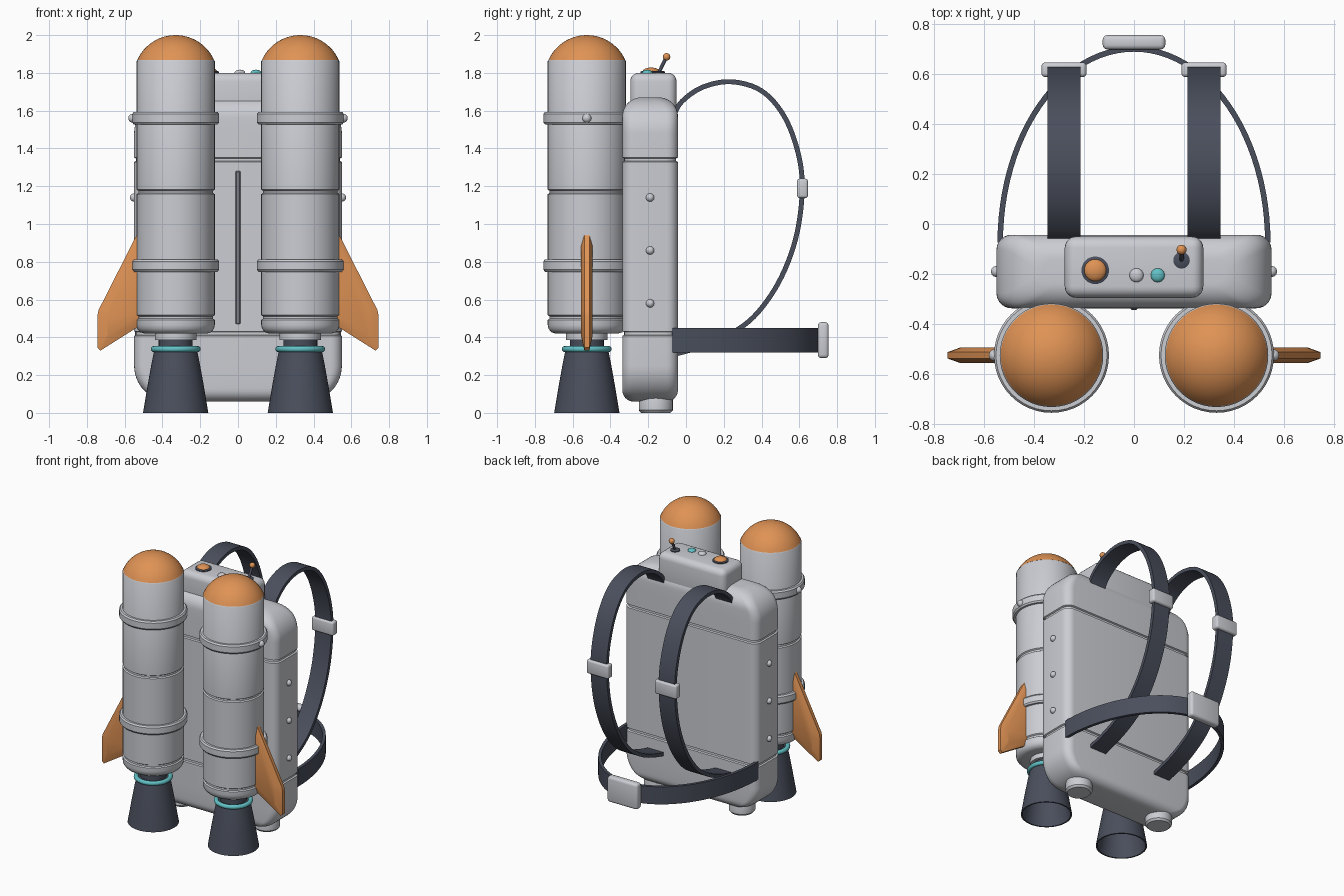
import bpy, bmesh, math
from mathutils import Vector, Matrix

if "Cube" in bpy.data.objects:
    bpy.data.objects.remove(bpy.data.objects["Cube"])


def material(name, rgb):
    m = bpy.data.materials.new(name)
    m.diffuse_color = (*rgb, 1)
    m.use_nodes = True
    m.node_tree.nodes["Principled BSDF"].inputs["Base Color"].default_value = m.diffuse_color
    return m


GREY = material("light_grey", (0.60, 0.61, 0.65))
DARK = material("dark_slate", (0.068, 0.078, 0.108))
ORANGE = material("orange", (0.74, 0.29, 0.09))
TEAL = material("teal", (0.12, 0.53, 0.56))
MID = material("mid_grey", (0.22, 0.22, 0.25))


def finish(name, bm, mat, angle=35):
    bmesh.ops.recalc_face_normals(bm, faces=bm.faces[:])
    me = bpy.data.meshes.new(name)
    bm.to_mesh(me)
    bm.free()
    me.materials.append(mat)
    for p in me.polygons:
        p.use_smooth = True
    me.set_sharp_from_angle(angle=math.radians(angle))
    ob = bpy.data.objects.new(name, me)
    bpy.context.collection.objects.link(ob)
    return ob


def skin(bm, rings, closed=False, caps=True):
    """Join equal-sized rings of points with quads."""
    vs = [[bm.verts.new(p) for p in r] for r in rings]
    n = len(vs[0])
    for a, b in zip(vs, vs[1:] + vs[:1] if closed else vs[1:]):
        for i in range(n):
            bm.faces.new((a[i], a[(i + 1) % n], b[(i + 1) % n], b[i]))
    if caps and not closed:
        bm.faces.new(vs[0])
        bm.faces.new(vs[-1])


def lathe(name, profile, at, mat, seg=48, closed=False):
    """Revolve (radius, z) points about a vertical axis at (x, y)."""
    bm = bmesh.new()
    circ = [(math.cos(2 * math.pi * i / seg), math.sin(2 * math.pi * i / seg)) for i in range(seg)]
    skin(bm, [[(at[0] + r * c, at[1] + r * s, z) for c, s in circ] for r, z in profile], closed)
    return finish(name, bm, mat)


def box(name, lo, hi, mat, bevel=0.015, seg=3):
    bm = bmesh.new()
    bmesh.ops.create_cube(bm, size=1)
    for v in bm.verts:
        v.co = Vector([(a + b) / 2 + c * (b - a) for a, b, c in zip(lo, hi, v.co)])
    if bevel:
        bmesh.ops.bevel(bm, geom=bm.edges[:], offset=bevel, segments=seg, profile=0.5, affect='EDGES')
    return finish(name, bm, mat)


def ball(name, at, r, mat, squash=1):
    bm = bmesh.new()
    bmesh.ops.create_uvsphere(bm, u_segments=24, v_segments=12, radius=r)
    for v in bm.verts:
        v.co = Vector(at) + Vector((v.co.x, v.co.y, v.co.z * squash))
    return finish(name, bm, mat)


def ribbon(name, path, thick, place, mat):
    """Flat strap along a 2D path; place(u, v, side) maps to 3D."""
    bm, rings = bmesh.new(), []
    for i, p in enumerate(path):
        t = (path[min(i + 1, len(path) - 1)] - path[max(i - 1, 0)]).normalized()
        n = Vector((-t.y, t.x)) * thick / 2
        a, b = p + n, p - n
        rings.append([place(a, -1), place(a, 1), place(b, 1), place(b, -1)])
    skin(bm, rings)
    return finish(name, bm, mat)


def smooth_path(pts, steps=6):
    """Catmull-Rom curve through the points."""
    p = [Vector(q) for q in pts]
    p = [2 * p[0] - p[1]] + p + [2 * p[-1] - p[-2]]
    out = []
    for a, b, c, d in zip(p, p[1:], p[2:], p[3:]):
        for k in range(steps):
            t = k / steps
            out.append(0.5 * (2 * b + (c - a) * t + (2 * a - 5 * b + 4 * c - d) * t * t
                              + (3 * b - a - 3 * c + d) * t ** 3))
    return out + [p[-2]]


# Backpack body: stacked rounded rectangles with two seam grooves
Z0, Z1, YC = 0.06, 1.67, -0.19


def inset(t, r):
    return 0 if t >= r else r - math.sqrt(r * r - (r - t) ** 2)


def section(z, groove=0):
    t = min(z - Z0, Z1 - z)
    w = 0.55 - inset(t, 0.19) - groove
    d = 0.147 - inset(t, 0.06 if z < 1 else 0.1) - groove
    r = min(0.06, d * 0.8)
    ring = []
    for q, (sx, sy) in enumerate(((1, 1), (-1, 1), (-1, -1), (1, -1))):
        for k in range(7):
            a = math.pi / 2 * (q + k / 6)
            ring.append((sx * (w - r) + r * math.cos(a), YC + sy * (d - r) + r * math.sin(a), z))
    return ring


ends = [0.19 * (1 - math.cos(math.pi / 2 * k / 14)) for k in range(15)]
levels = [(Z0 + e, 0) for e in ends]
for s in (0.42, 1.34):
    levels += [(s - 0.012, 0), (s - 0.007, 0.01), (s + 0.007, 0.01), (s + 0.012, 0)]
levels += [(Z1 - e, 0) for e in reversed(ends)]
bm = bmesh.new()
skin(bm, [section(z, g) for z, g in levels])
finish("pack_body", bm, GREY)
box("spine_strip", (-0.013, -0.343, 0.47), (0.013, -0.33, 1.28), MID, 0.004, 1)

# Control box and its knobs
box("control_box", (-0.277, -0.295, 1.55), (0.277, -0.05, 1.80), GREY, 0.045, 5)
lathe("dial_base", [(0.055, 1.795), (0.055, 1.806), (0.048, 1.81)], (-0.155, -0.185), DARK, 32)
ball("dial_knob", (-0.155, -0.185, 1.806), 0.045, ORANGE, 0.5)
ball("grey_button", (0.01, -0.205, 1.80), 0.028, GREY, 0.6)
ball("teal_button", (0.095, -0.205, 1.80), 0.028, TEAL, 0.6)
lathe("lever_base", [(0.033, 1.795), (0.033, 1.806), (0.026, 1.81)], (0.19, -0.145), DARK, 32)
a, b = Vector((0.19, -0.145, 1.80)), Vector((0.19, -0.103, 1.885))
bm = bmesh.new()
bmesh.ops.create_cone(bm, cap_ends=True, segments=16, radius1=0.009, radius2=0.009, depth=(b - a).length,
                      matrix=Matrix.Translation((a + b) / 2) @ (b - a).to_track_quat('Z', 'Y').to_matrix().to_4x4())
finish("lever_stick", bm, DARK)
ball("lever_knob", b, 0.02, ORANGE)

# Shoulder strap path (y, z)
strap = smooth_path([(-0.07, 1.57), (-0.02, 1.65), (0.09, 1.725), (0.24, 1.753), (0.40, 1.705), (0.52, 1.57),
                     (0.595, 1.37), (0.615, 1.17), (0.58, 0.92), (0.49, 0.69), (0.36, 0.51), (0.22, 0.41),
                     (0.08, 0.35), (-0.08, 0.305)])
TY, TR = -0.525, 0.207

for s, side in ((-1, "left"), (1, "right")):
    at = (0.33 * s, TY)
    # Tank with grooves, rounded bottom and top lip
    prof = [(0.165, 0.42), (0.188, 0.427), (0.203, 0.445), (TR, 0.465)]
    for g in (0.505, 1.17):
        prof += [(TR, g - 0.012), (TR - 0.009, g - 0.006), (TR - 0.009, g + 0.006), (TR, g + 0.012)]
    prof += [(TR, 1.862), (TR - 0.007, 1.872)]
    lathe(side + "_tank", prof, at, GREY)
    cap = [(0.223 * math.sin(t), 1.777 + 0.223 * math.cos(t))
           for t in [math.radians(65.5) * (1 - k / 12) + 0.001 for k in range(13)]]
    lathe(side + "_tank_dome", cap, at, ORANGE)
    for z, n in ((0.78, "lower"), (1.56, "upper")):
        lathe(f"{side}_{n}_band", [(0.20, z - 0.033), (0.222, z - 0.033), (0.230, z - 0.022), (0.230, z + 0.022),
                                   (0.222, z + 0.033), (0.20, z + 0.033)], at, GREY, closed=True)
    ball(side + "_band_bolt", (0.557 * s, TY, 1.56), 0.024, GREY)

    # Hollow nozzle, neck and glowing ring
    lathe(side + "_neck_collar", [(0.11, 0.385), (0.11, 0.43)], at, GREY)
    lathe(side + "_neck", [(0.09, 0.33), (0.09, 0.40)], at, DARK)
    lathe(side + "_nozzle", [(0.08, 0.345), (0.112, 0.34), (0.128, 0.26), (0.146, 0.16), (0.161, 0.07), (0.173, 0.0),
                             (0.163, 0.0), (0.150, 0.07), (0.134, 0.16), (0.115, 0.26), (0.09, 0.31)], at, DARK)
    lathe(side + "_nozzle_ring", [(0.116 + 0.016 * math.cos(t), 0.338 + 0.016 * math.sin(t))
                                  for t in [math.pi * k / 6 for k in range(12)]], at, TEAL, closed=True)

    # Fin: thin rim swelling to a thicker core
    rim = [(0.50, 1.0), (0.54, 0.935), (0.738, 0.545), (0.745, 0.51), (0.745, 0.345), (0.728, 0.33), (0.53, 0.455), (0.50, 0.475)]
    core = [(0.50, 0.96), (0.53, 0.89), (0.69, 0.55), (0.695, 0.51), (0.695, 0.42), (0.685, 0.41), (0.54, 0.50), (0.50, 0.525)]
    bm = bmesh.new()
    skin(bm, [[(s * x, TY + y, z) for x, z in o] for o, y in ((core, -0.031), (rim, -0.013), (rim, 0.013), (core, 0.031))])
    finish(side + "_fin", bm, ORANGE)

    # Side rivets and foot
    for i, z in enumerate((0.58, 0.86, 1.14)):
        ball(f"{side}_rivet_{i + 1}", (0.55 * s, YC, z), 0.022, GREY)
    lathe(side + "_foot", [(0.078, 0.0), (0.09, 0.014), (0.09, 0.08), (0.075, 0.12)], (0.35 * s, -0.16), GREY, 32)

    # Shoulder strap and buckle
    ribbon(side + "_shoulder_strap", strap, 0.026,
           lambda p, k: (0.28 * s + 0.066 * k, p.x, p.y), DARK)
    box(side + "_strap_buckle", (0.28 * s - 0.09, 0.588, 1.137), (0.28 * s + 0.09, 0.646, 1.24), GREY, 0.014)

# Waist belt and buckle
belt = [Vector((0.535 * math.cos(t), -0.075 + 0.775 * math.sin(t))) for t in [math.pi * k / 48 for k in range(49)]]
ribbon("waist_belt", belt, 0.022, lambda p, k: (p.x, p.y, 0.385 + 0.065 * k), DARK)
box("belt_buckle", (-0.125, 0.698, 0.29), (0.125, 0.755, 0.48), GREY, 0.018)
